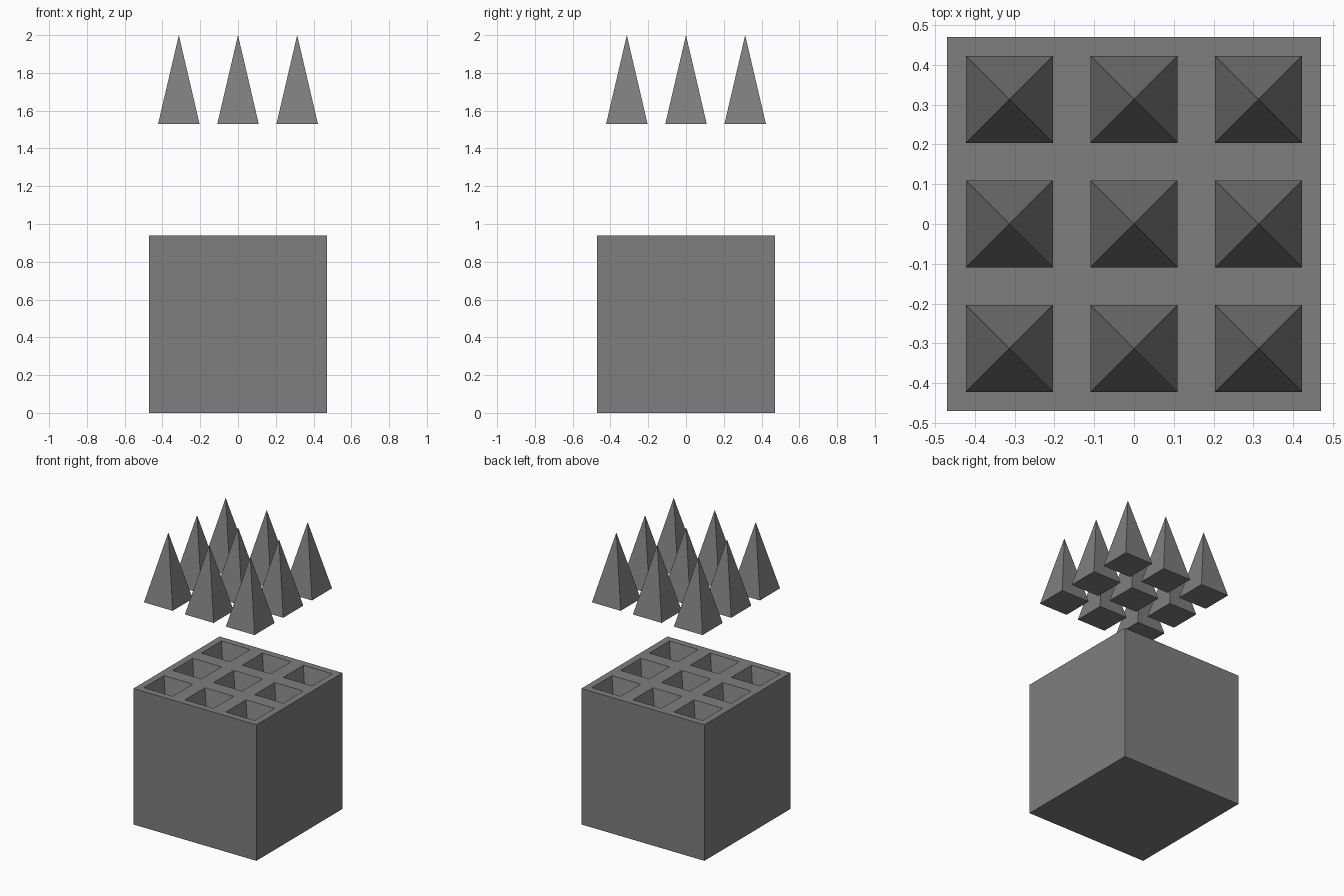
import bpy, bmesh, math

if "Cube" in bpy.data.objects:
    bpy.data.objects.remove(bpy.data.objects["Cube"])

SIZE = 0.94            # block edge length
HALF = SIZE / 2
PITCH = 0.3133         # spacing of pits and spikes
R = 0.1097             # half width of a pit or spike base
DEPTH = 0.47           # pit depth and spike height
CENTRES = [-PITCH, 0, PITCH]

# Dark grey for every part
dark = bpy.data.materials.new("dark_grey")
dark.diffuse_color = (0.21, 0.21, 0.21, 1)
dark.use_nodes = True
dark.node_tree.nodes["Principled BSDF"].inputs["Base Color"].default_value = dark.diffuse_color


def make_object(name, bm):
    bmesh.ops.recalc_face_normals(bm, faces=bm.faces)
    mesh = bpy.data.meshes.new(name)
    bm.to_mesh(mesh)
    bm.free()
    mesh.materials.append(dark)
    obj = bpy.data.objects.new(name, mesh)
    bpy.context.collection.objects.link(obj)
    return obj


# Block: a gridded top whose odd cells sink into inverted pyramids
bm = bmesh.new()
lines = [-HALF] + [c + s for c in CENTRES for s in (-R, R)] + [HALF]
grid = [[bm.verts.new((x, y, SIZE)) for y in lines] for x in lines]
for i in range(len(lines) - 1):
    for j in range(len(lines) - 1):
        ring = [grid[i][j], grid[i + 1][j], grid[i + 1][j + 1], grid[i][j + 1]]
        if i % 2 and j % 2:
            tip = bm.verts.new((CENTRES[i // 2], CENTRES[j // 2], SIZE - DEPTH))
            for k in range(4):
                bm.faces.new((ring[k], ring[(k + 1) % 4], tip))
        else:
            bm.faces.new(ring)

# Block sides and underside
rim = [e for e in bm.edges if e.is_boundary]
walls = bmesh.ops.extrude_edge_only(bm, edges=rim)["geom"]
for v in walls:
    if isinstance(v, bmesh.types.BMVert):
        v.co.z = 0
bmesh.ops.holes_fill(bm, edges=[e for e in bm.edges if e.is_boundary], sides=0)
make_object("block", bm)

# Spikes floating above the pits
for row, y in enumerate(CENTRES):
    for col, x in enumerate(CENTRES):
        bm = bmesh.new()
        base = [bm.verts.new((x + sx * R, y + sy * R, 2 - DEPTH))
                for sx, sy in ((-1, -1), (1, -1), (1, 1), (-1, 1))]
        apex = bm.verts.new((x, y, 2))
        bm.faces.new(base[::-1])
        for k in range(4):
            bm.faces.new((base[k], base[(k + 1) % 4], apex))
        make_object(f"spike_{row + 1}_{col + 1}", bm)
